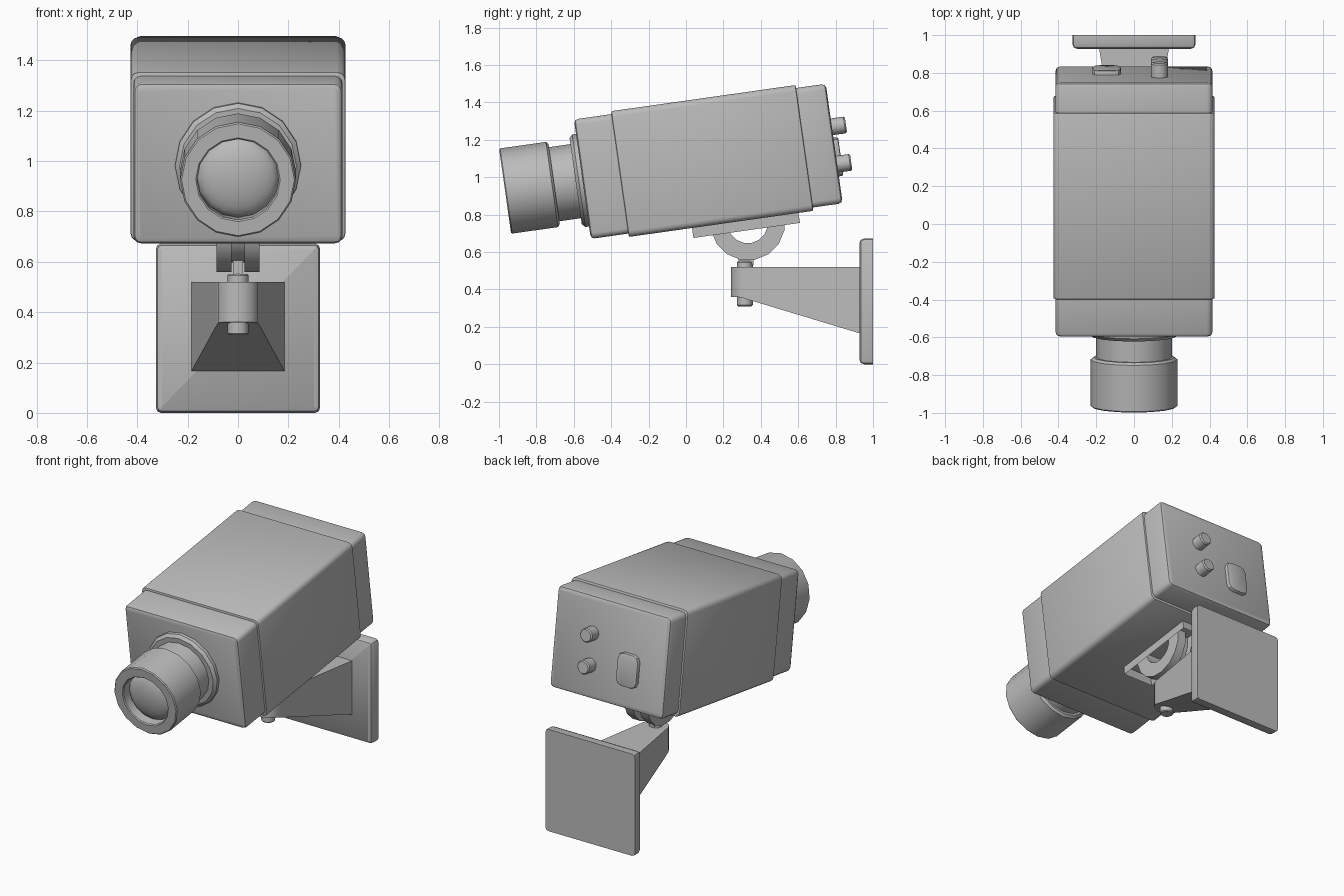
import bpy, bmesh, math
from mathutils import Matrix, Vector

if "Cube" in bpy.data.objects:
    bpy.data.objects.remove(bpy.data.objects["Cube"])

grey = bpy.data.materials.new("grey paint")
grey.diffuse_color = (0.5, 0.5, 0.5, 1)
grey.use_nodes = True
grey.node_tree.nodes["Principled BSDF"].inputs["Base Color"].default_value = grey.diffuse_color

TILT = Matrix.Rotation(math.radians(8.05), 4, 'X')   # housing leans down at the front
ALONG_Y = Matrix.Rotation(-math.pi / 2, 4, 'X')
ALONG_X = Matrix.Rotation(math.pi / 2, 4, 'Y')
LEVEL = Matrix.Identity(4)


def finish(name, bm, matrix):
    bm.transform(matrix)
    bmesh.ops.recalc_face_normals(bm, faces=bm.faces)
    mesh = bpy.data.meshes.new(name)
    bm.to_mesh(mesh)
    bm.free()
    mesh.materials.append(grey)
    obj = bpy.data.objects.new(name, mesh)
    bpy.context.collection.objects.link(obj)
    bpy.ops.object.select_all(action='DESELECT')
    obj.select_set(True)
    bpy.context.view_layer.objects.active = obj
    bpy.ops.object.shade_smooth_by_angle(angle=math.radians(31))
    return obj


def box_mesh(lo, hi):
    bm = bmesh.new()
    bmesh.ops.create_cube(bm, size=1)
    lo, hi = Vector(lo), Vector(hi)
    for v in bm.verts:
        v.co = (lo + hi) / 2 + Vector([c * s for c, s in zip(v.co, hi - lo)])
    return bm


def bevel(bm, edges, width, segments):
    bmesh.ops.bevel(bm, geom=edges, offset=width, segments=segments,
                    profile=0.5, affect='EDGES', clamp_overlap=True)


def y_box(name, lo, hi, side, ends, matrix, segments=3):
    """Box along y: rounded long edges, then rounded rims given as (y, width)."""
    bm = box_mesh(lo, hi)
    if side:
        bevel(bm, [e for e in bm.edges
                   if abs(e.verts[0].co.y - e.verts[1].co.y) > 1e-4], side, segments)
    for y, width in ends:
        rim = [e for e in bm.edges if all(abs(v.co.y - y) < 1e-4 for v in e.verts)]
        bevel(bm, rim, width, 2)
    return finish(name, bm, matrix)


def lathe(name, profile, matrix, sides=16, phase=0.0, closed=False):
    """Turn (radius, height) points around z."""
    bm = bmesh.new()
    rings = []
    for r, h in profile:
        rings.append([bm.verts.new((r * math.cos(phase + math.tau * i / sides),
                                    r * math.sin(phase + math.tau * i / sides), h))
                      for i in range(sides)])
    pairs = list(zip(rings, rings[1:]))
    if closed:
        pairs.append((rings[-1], rings[0]))
    for a, b in pairs:
        for i in range(sides):
            j = (i + 1) % sides
            bm.faces.new((a[i], a[j], b[j], b[i]))
    bmesh.ops.remove_doubles(bm, verts=bm.verts, dist=1e-5)
    return finish(name, bm, matrix)


# Housing: main shell and slightly narrower end caps
y_box("main_housing", (-.427, -.207, .717), (.427, .789, 1.396), .032,
      [(-.207, .008), (.789, .008)], TILT)
y_box("front_cap", (-.415, -.41, .735), (.415, -.19, 1.38), .03, [(-.41, .022)], TILT)
y_box("rear_cap", (-.415, .77, .735), (.415, .95, 1.38), .03, [(.95, .022)], TILT)

# Lens: flange, neck, hollow barrel and domed glass
LENS = TILT @ Matrix.Translation((0, 0, 1.052)) @ ALONG_Y
lathe("lens_flange", [(0, -.447), (.232, -.447), (.25, -.43), (.25, -.40), (0, -.40)], LENS)
lathe("lens_neck", [(0, -.60), (.2, -.60), (.2, -.43), (0, -.43)], LENS)
lathe("lens_barrel", [(0, -.75), (.162, -.75), (.162, -.822), (.168, -.828), (.224, -.828),
                      (.23, -.822), (.23, -.575), (.215, -.563), (0, -.563)], LENS)
dome = [(.162 * math.cos(t), -.755 - .06 * math.sin(t))
        for t in [math.pi / 2 * k / 6 for k in range(7)]]
lathe("lens_glass", dome, LENS)

# Rear sockets and connector cover
for label, height in (("upper", 1.148), ("lower", .946)):
    place = TILT @ Matrix.Translation((.135, 0, height)) @ ALONG_Y
    lathe(label + "_socket", [(0, .94), (.045, .94), (.045, 1.018), (.038, 1.026), (0, 1.026)],
          place, 12)
y_box("connector_cover", (-.22, .94, .88), (-.07, .975, 1.09), .04, [(.975, .01)], TILT, 2)

# Hollow mounting tray under the housing
bm = box_mesh((-.11, .134, .663), (.11, .709, .73))
bottom = min(bm.faces, key=lambda f: f.calc_center_median().z)
bmesh.ops.inset_region(bm, faces=[bottom], thickness=.022)
bmesh.ops.translate(bm, verts=bottom.verts, vec=(0, 0, .048))
finish("mounting_tray", bm, TILT)

# Swivel joint: two ring lugs around a smaller middle ring
for name, x0, x1, radius in (("left_lug", -.085, -.025, .2), ("right_lug", .025, .085, .2),
                             ("middle_ring", -.03, .03, .16)):
    lathe(name, [(.108, x0), (radius, x0), (radius, x1), (.108, x1)],
          Matrix.Translation((0, .33, .755)) @ ALONG_X, 16, math.pi / 16, True)
y_box("swivel_tab", (-.02, .28, .53), (.02, .36, .63), 0, [], LEVEL)

# Pivot pin through the arm
lathe("pivot_pin", [(0, .31), (.036, .31), (.042, .316), (.042, .545), (.036, .552), (0, .552)],
      Matrix.Translation((0, .315, 0)), 12)

# Arm: rounded nose, widening and deepening towards the wall
nose = [(.085 * math.cos(t), .325 - .085 * math.sin(t))
        for t in [math.pi * k / 8 for k in range(9)]]
outline = nose + [(-.185, .93), (.185, .93)]
bm = bmesh.new()
top = bm.faces.new([bm.verts.new((x, y, .52)) for x, y in outline])
lower = bmesh.ops.extrude_face_region(bm, geom=[top])["geom"]
for v in [g for g in lower if isinstance(g, bmesh.types.BMVert)]:
    v.co.z = .36 - .195 * max(0, v.co.y - .285) / .645
low_face = [g for g in lower if isinstance(g, bmesh.types.BMFace)]
bmesh.ops.triangulate(bm, faces=low_face)
if not any(all(abs(v.co.z - .52) < 1e-5 for v in f.verts) for f in bm.faces):
    bm.faces.new([v for v in bm.verts if abs(v.co.z - .52) < 1e-5])
finish("wall_arm", bm, LEVEL)

# Wall plate with rounded front rim
y_box("wall_plate", (-.326, .927, 0), (.326, 1, .672), .02, [(.927, .025)], LEVEL, 2)
